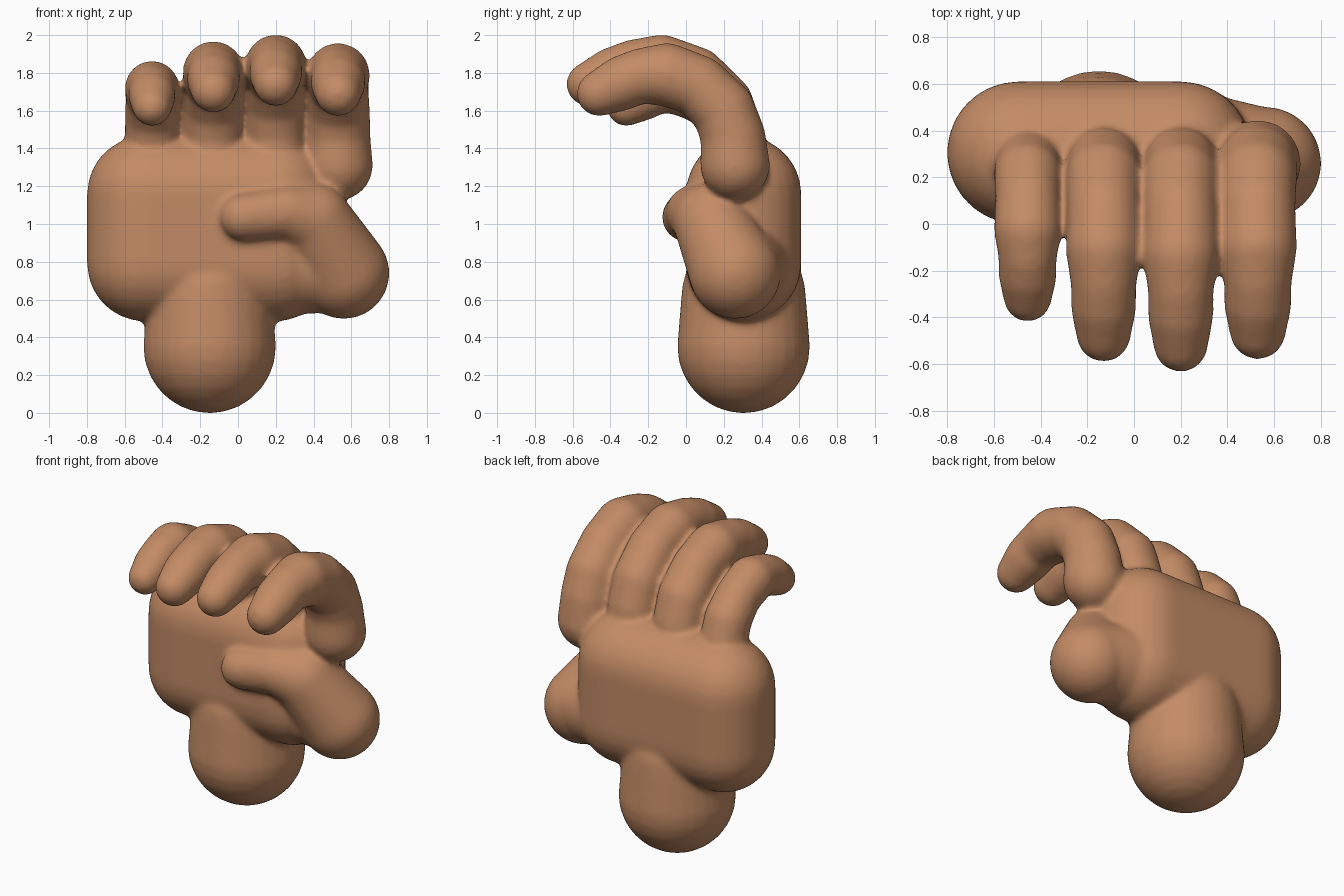
import bpy, bmesh, math
from mathutils import Vector

if "Cube" in bpy.data.objects:
    bpy.data.objects.remove(bpy.data.objects["Cube"])

skin = bpy.data.materials.new("skin")
skin.diffuse_color = (0.55, 0.26, 0.13, 1)
skin.use_nodes = True
skin.node_tree.nodes["Principled BSDF"].inputs["Base Color"].default_value = skin.diffuse_color

bm = bmesh.new()


def hull(balls, seg=28, rings=14):
    """Add the convex hull of spheres given as (x, y, z, radius)."""
    verts = []
    for x, y, z, r in balls:
        for i in range(rings + 1):
            a = math.pi * i / rings
            n = 1 if i in (0, rings) else seg
            for j in range(n):
                b = 2 * math.pi * j / seg
                verts.append(bm.verts.new(Vector((x, y, z)) + r * Vector(
                    (math.sin(a) * math.cos(b), math.sin(a) * math.sin(b), math.cos(a)))))
    bmesh.ops.convex_hull(bm, input=verts)
    loose = [v for v in verts if v.is_valid and not v.link_faces]
    bmesh.ops.delete(bm, geom=loose, context='VERTS')


def limb(balls):
    """Chain of tapered capsules."""
    for a, b in zip(balls, balls[1:]):
        hull([a, b])


# Palm: rounded slab
hull([(x, 0.305, z, 0.305) for x in (-0.495, 0.2) for z in (0.79, 1.16)])

# Wrist stump
limb([(-0.15, 0.305, 0.35, 0.352), (-0.15, 0.305, 0.62, 0.33)])

# Thumb folded across the palm, with its base tied into the palm
limb([(0.56, 0.26, 0.74, 0.243), (0.40, 0.13, 1.02, 0.20),
      (0.26, 0.04, 1.06, 0.145), (0.03, 0.0, 1.035, 0.128)])
hull([(0.54, 0.27, 0.76, 0.23), (0.2, 0.3, 0.8, 0.28)])

# Fingers: shared curled path (y, z, radius), adjusted per finger
path = [(0.26, 1.31, 0.185), (0.25, 1.46, 0.172), (0.20, 1.60, 0.168), (0.07, 1.73, 0.162),
        (-0.10, 1.79, 0.168), (-0.24, 1.785, 0.145), (-0.34, 1.745, 0.145), (-0.46, 1.69, 0.12)]
# x, rise of the upper joints, reach scale, thickness
fingers = [(-0.455, -0.07, 0.80, 0.86), (-0.13, 0.015, 1.02, 0.97),
           (0.20, 0.05, 1.08, 0.97), (0.53, 0.0, 1.0, 1.0)]
for x, rise, reach, thick in fingers:
    balls = []
    for i, (y, z, r) in enumerate(path):
        k = min(1.0, i / 3)
        yy = 0.26 - (0.26 - y) * reach
        if x < 0.5:
            r = min(r, 0.168)
        balls.append((x, yy, z + rise * k, r * thick))
    limb(balls)

mesh = bpy.data.meshes.new("hand")
bm.to_mesh(mesh)
bm.free()
hand = bpy.data.objects.new("hand", mesh)
bpy.context.collection.objects.link(hand)
mesh.materials.append(skin)

# Fuse the parts into one skin and soften the joins
rm = hand.modifiers.new("fuse", 'REMESH')
rm.mode = 'VOXEL'
rm.voxel_size = 0.017
rm.use_smooth_shade = True
sm = hand.modifiers.new("soften", 'SMOOTH')
sm.factor = 0.5
sm.iterations = 12
